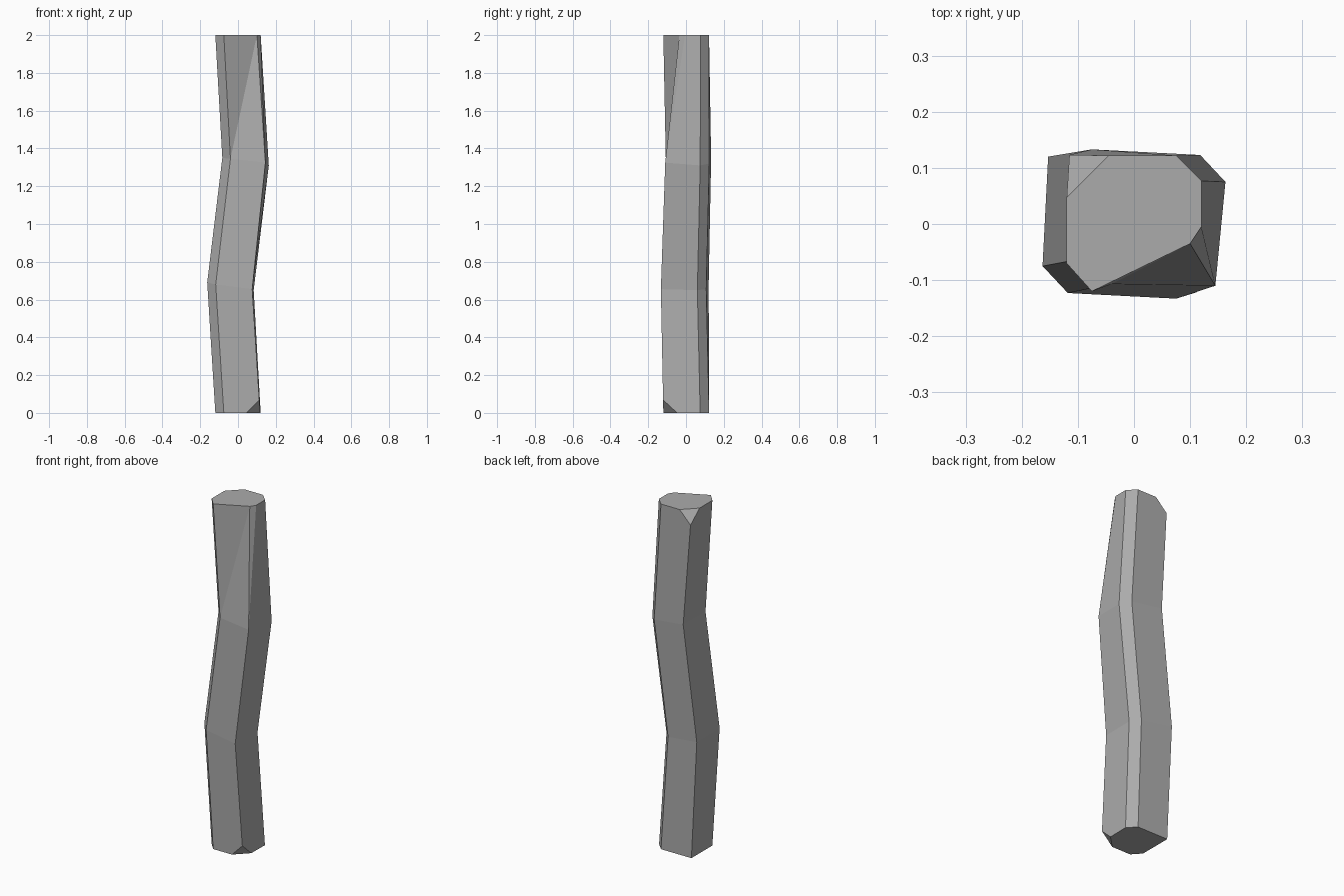
import bpy
import bmesh
from mathutils import Vector

cube = bpy.data.objects.get("Cube")
if cube:
    bpy.data.objects.remove(cube)

# One plain stone grey
stone = bpy.data.materials.new("stone grey")
stone.use_nodes = True
colour = (0.41, 0.41, 0.41, 1)
stone.diffuse_color = colour
stone.node_tree.nodes["Principled BSDF"].inputs["Base Color"].default_value = colour

# Cross-sections, counter-clockwise from the left end of the front face
base = [(-0.075, -0.12, 0), (0.117, -0.12, 0), (0.12, 0.075, 0),
        (0.075, 0.122, 0), (-0.12, 0.122, 0), (-0.12, -0.07, 0)]
bend = [(-0.118, -0.123, 0.68), (0.075, -0.133, 0.655), (0.083, 0.06, 0.65),
        (0.04, 0.107, 0.655), (-0.153, 0.12, 0.68), (-0.163, -0.075, 0.69)]
# The upper bend mirrors the lower one through the centre
upper_bend = [(-x, -y, 2 - z) for x, y, z in bend[3:] + bend[:3]]
upper_bend[1] = (0.145, -0.11, 1.325)
top = [(-0.075, -0.12, 2), (0.1, -0.035, 2), (0.12, 0.077, 2),
       (0.075, 0.122, 2), (-0.12, 0.122, 2), (-0.12, -0.07, 2)]

bm = bmesh.new()
rings = [[bm.verts.new(p) for p in ring] for ring in (base, bend, upper_bend, top)]
shoulder = bm.verts.new((0.12, -0.005, 2))

# Side walls
for low, high in zip(rings, rings[1:]):
    for i in range(6):
        j = (i + 1) % 6
        if high is rings[3] and i == 0:
            # Broken front face, split along its crease
            bm.faces.new((low[0], low[1], high[1]))
            bm.faces.new((low[0], high[1], high[0]))
        elif high is rings[3] and i == 1:
            # Narrow break beside the worn corner
            bm.faces.new((low[1], shoulder, high[1]))
            bm.faces.new((low[1], low[2], high[2], shoulder))
        else:
            bm.faces.new((low[i], low[j], high[j], high[i]))
bm.faces.new(rings[0][::-1])
bm.faces.new(rings[3][:2] + [shoulder] + rings[3][2:])


def chip(point, normal):
    """Slice off one corner and close the cut."""
    geom = bm.verts[:] + bm.edges[:] + bm.faces[:]
    cut = bmesh.ops.bisect_plane(bm, geom=geom, plane_co=Vector(point),
                                 plane_no=Vector(normal), clear_outer=True)
    edges = [e for e in cut["geom_cut"] if isinstance(e, bmesh.types.BMEdge)]
    bmesh.ops.holes_fill(bm, edges=edges, sides=0)


# Chipped corners at the foot and the head
chip((0.045, -0.12, 0), (1, -1, -1))
chip((-0.045, 0.122, 2), (-1, 1, 1))

bmesh.ops.recalc_face_normals(bm, faces=bm.faces[:])
mesh = bpy.data.meshes.new("bent_post")
bm.to_mesh(mesh)
bm.free()
mesh.materials.append(stone)
post = bpy.data.objects.new("bent_post", mesh)
bpy.context.collection.objects.link(post)
